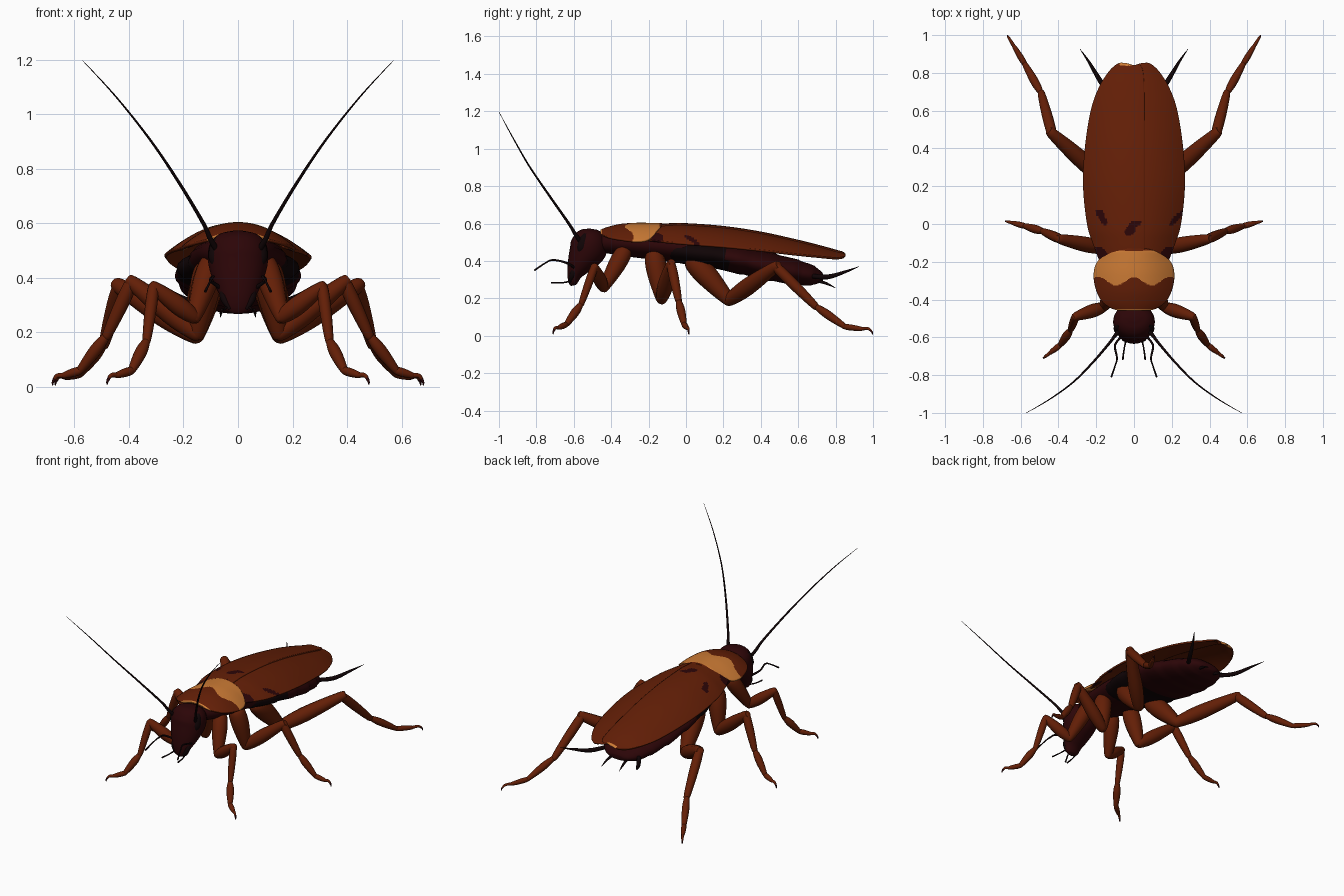
import bpy, bmesh, math
from mathutils import Vector

cube = bpy.data.objects.get("Cube")
if cube:
    bpy.data.objects.remove(cube)


def material(name, rgb):
    m = bpy.data.materials.new(name)
    m.use_nodes = True
    m.diffuse_color = (*rgb, 1)
    bsdf = next(n for n in m.node_tree.nodes if n.type == 'BSDF_PRINCIPLED')
    bsdf.inputs["Base Color"].default_value = (*rgb, 1)
    return m


RUST = material("rust brown", (0.126, 0.0135, 0.002))
TAN = material("tan", (0.61, 0.2, 0.036))
MAROON = material("dark maroon", (0.025, 0.0016, 0.0022))
BLACK = material("brown black", (0.005, 0.0012, 0.0017))


def smooth(rows, n):
    """Resample rows of numbers with a Catmull-Rom curve."""
    out, last = [], len(rows) - 1
    for i in range(n + 1):
        f = i / n * last
        k = min(int(f), last - 1)
        t = f - k
        a, b, c, d = (rows[min(max(k + j, 0), last)] for j in (-1, 0, 1, 2))
        out.append([q + t / 2 * (r - p + t * (2 * p - 5 * q + 4 * r - s + t * (3 * (q - r) + s - p)))
                    for p, q, r, s in zip(a, b, c, d)])
    return out


def finish(name, bm, mats, rule=None, mirror=False, thick=0):
    bmesh.ops.recalc_face_normals(bm, faces=bm.faces)
    if rule:
        for f in bm.faces:
            f.material_index = rule(f.calc_center_median())
    me = bpy.data.meshes.new(name)
    bm.to_mesh(me)
    bm.free()
    for m in mats:
        me.materials.append(m)
    me.shade_smooth()
    me.set_sharp_from_angle(angle=math.radians(50))
    ob = bpy.data.objects.new(name, me)
    bpy.context.collection.objects.link(ob)
    if thick:
        mod = ob.modifiers.new("thickness", 'SOLIDIFY')
        mod.thickness = thick
        mod.offset = 0
    if mirror:
        ob.modifiers.new("mirror", 'MIRROR')


def tube(name, rows, mats, n=16, sides=12, mirror=True, rule=None):
    """Sweep ellipses along rows of x, y, z, half width, half depth."""
    rows = smooth([r if len(r) == 5 else (*r, r[3]) for r in rows], n)
    pts = [Vector(r[:3]) for r in rows]
    bm = bmesh.new()
    rings, side = [], Vector((1, 0.01, 0))
    for i, p in enumerate(pts):
        tan = (pts[min(i + 1, n)] - pts[max(i - 1, 0)]).normalized()
        side = (side - tan * side.dot(tan)).normalized()
        up = tan.cross(side)
        a, b = (max(v, 0.001) for v in rows[i][3:])
        angles = [math.tau * k / sides for k in range(sides)]
        rings.append([bm.verts.new(p + side * a * math.cos(t) + up * b * math.sin(t)) for t in angles])
    for r, s in zip(rings, rings[1:]):
        for k in range(sides):
            j = (k + 1) % sides
            bm.faces.new((r[k], r[j], s[j], s[k]))
    bm.faces.new(rings[0])
    bm.faces.new(rings[-1])
    finish(name, bm, mats, rule, mirror)


def shell(name, rows, mats, rule, lo=-1, overlap=None, notch=0, lift=0, n=120, m=56):
    """Domed sheet from rows of y, half width, crest height, edge drop."""
    rows = smooth(rows, n)
    bm = bmesh.new()
    grid = []
    for i, (y, w, top, drop) in enumerate(rows):
        right = w if overlap is None else overlap * (1 - (i / n) ** 8)
        line = []
        for k in range(m + 1):
            x = lo * w + (right - lo * w) * k / m
            dip = notch * math.exp(-(x / 0.03) ** 2) * (i / n) ** 12
            line.append(bm.verts.new((x, y - dip, top + lift - drop * abs(x / w) ** 2.1)))
        grid.append(line)
    for r, s in zip(grid, grid[1:]):
        for k in range(m):
            bm.faces.new((r[k], r[k + 1], s[k + 1], s[k]))
    finish(name, bm, mats, rule, thick=0.012)


# Wings, the right one overlapping the left, with slanted dark blotches
SPOTS = [(-0.178, 0.055, 0.022, 0.025, -0.3), (-0.16, 0.022, 0.018, 0.026, -0.4),
         (0.005, 0, 0.03, 0.022, 0.9), (-0.02, -0.035, 0.028, 0.026, 0.3), (0.22, 0.03, 0.018, 0.04, 0.8),
         (-0.17, -0.155, 0.032, 0.036, -0.4), (0.17, -0.155, 0.032, 0.036, 0.4)]


def wing_colour(c):
    if c.y > 0.836 and -0.075 < c.x < 0:
        return 2
    for x, y, a, b, slant in SPOTS:
        dy = c.y - y
        if ((c.x - x - slant * dy) / a) ** 2 + (dy / b) ** 2 < 1:
            return 1
    return 0


WING = [(-0.22, 0.17, 0.582, 0.065), (-0.1, 0.215, 0.592, 0.09), (0, 0.245, 0.593, 0.1),
        (0.2, 0.266, 0.578, 0.1), (0.4, 0.257, 0.548, 0.09), (0.6, 0.226, 0.504, 0.068),
        (0.72, 0.184, 0.474, 0.05), (0.8, 0.135, 0.452, 0.035), (0.84, 0.095, 0.442, 0.02),
        (0.85, 0.065, 0.438, 0.012)]
wing_mats = [RUST, MAROON, TAN]
shell("right_wing", WING, wing_mats, wing_colour, overlap=0.055, notch=0.025, lift=0.003)
shell("left_wing", WING, wing_mats, wing_colour, lo=0, notch=0.025, lift=-0.004)


# Neck shield with a tan band and front rim
def shield_colour(c):
    front = -0.303 + 0.022 * math.cos(c.x * 34)
    back = -0.143 - 0.4 * max(0, abs(c.x) - 0.12)
    return 1 if front < c.y < back or c.y < -0.446 else 0


SHIELD = [(-0.455, 0.07, 0.56, 0.012), (-0.445, 0.115, 0.566, 0.03), (-0.41, 0.165, 0.578, 0.055),
          (-0.35, 0.197, 0.592, 0.08), (-0.27, 0.21, 0.598, 0.095), (-0.2, 0.19, 0.598, 0.085),
          (-0.15, 0.12, 0.597, 0.035), (-0.13, 0.04, 0.596, 0.008)]
shell("neck_shield", SHIELD, [RUST, TAN], shield_colour)

# Thorax and segmented abdomen
tube("thorax", [(0, -0.46, 0.5, 0.07, 0.05), (0, -0.36, 0.495, 0.13, 0.065), (0, -0.2, 0.485, 0.16, 0.075),
                (0, 0, 0.465, 0.18, 0.08), (0, 0.12, 0.445, 0.14, 0.06)], [MAROON], sides=24, mirror=False)
ABDOMEN = [(0, -0.15, 0.465, 0.13, 0.05), (0, 0, 0.45, 0.2, 0.07), (0, 0.2, 0.425, 0.23, 0.075),
           (0, 0.4, 0.38, 0.22, 0.075), (0, 0.56, 0.345, 0.185, 0.07), (0, 0.67, 0.322, 0.14, 0.055),
           (0, 0.725, 0.31, 0.075, 0.025), (0, 0.735, 0.308, 0.02, 0.008)]
scalloped = smooth(ABDOMEN, 48)
for i, r in enumerate(scalloped):
    r[3] *= 0.97 + 0.04 * (i % 6) / 5
    r[4] *= 0.96 + 0.06 * (i % 6) / 5
tube("abdomen", scalloped, [MAROON, BLACK], n=48, sides=28, mirror=False, rule=lambda c: int(c.y < 0.22))

# Tail feelers and spikes
tube("tail_feeler", [(0.12, 0.67, 0.32, 0.012), (0.18, 0.76, 0.315, 0.013), (0.24, 0.86, 0.345, 0.007),
                     (0.285, 0.925, 0.37, 0.001)], [BLACK])
tube("tail_spike", [(0.05, 0.68, 0.3, 0.01), (0.06, 0.75, 0.28, 0.007), (0.065, 0.8, 0.255, 0.001)], [BLACK], n=6)

# Head, eyes and mouth
tube("head", [(0, -0.495, 0.57, 0.03, 0.02), (0, -0.498, 0.555, 0.075, 0.06), (0, -0.507, 0.52, 0.105, 0.09),
              (0, -0.525, 0.46, 0.11, 0.1), (0, -0.565, 0.39, 0.092, 0.072), (0, -0.595, 0.33, 0.064, 0.042),
              (0, -0.605, 0.28, 0.042, 0.022), (0, -0.605, 0.268, 0.01, 0.008)],
     [MAROON], n=28, sides=20, mirror=False)
tube("eye", [(0.076, -0.535, 0.545, 0.01), (0.079, -0.543, 0.52, 0.024), (0.079, -0.557, 0.47, 0.028),
             (0.075, -0.57, 0.43, 0.008)], [BLACK])
tube("jaw", [(0.05, -0.58, 0.38, 0.012), (0.05, -0.605, 0.33, 0.017), (0.03, -0.62, 0.285, 0.006)], [BLACK], n=8)

# Antennae and mouth feelers
tube("antenna", [(0.07, -0.555, 0.49, 0.012), (0.1, -0.59, 0.54, 0.01), (0.13, -0.63, 0.605, 0.0075),
                 (0.22, -0.735, 0.755, 0.006), (0.325, -0.84, 0.91, 0.0045), (0.45, -0.93, 1.067, 0.003),
                 (0.57, -1, 1.197, 0.001)], [BLACK], n=40, sides=8)
tube("outer_mouth_feeler", [(0.06, -0.59, 0.36, 0.007), (0.1, -0.64, 0.39, 0.006), (0.09, -0.71, 0.405, 0.005),
                            (0.1, -0.75, 0.39, 0.004), (0.12, -0.81, 0.35, 0.005)], [BLACK], n=20, sides=8)
tube("inner_mouth_feeler", [(0.035, -0.59, 0.3, 0.006), (0.05, -0.65, 0.285, 0.004),
                            (0.06, -0.72, 0.283, 0.005)], [BLACK], n=12, sides=8)


# Legs: hip, thigh, shin, beaded foot and hooked claw
def limb(name, p, q, r0, r1, r2):
    p, q = Vector(p), Vector(q)
    step = (q - p).normalized()
    tube(name, [(*(p - step * r0 * 0.7), r0 * 0.3), (*p, r0), (*p.lerp(q, 0.4), r1), (*q, r2),
                (*(q + step * r2 * 0.7), r2 * 0.3)], [RUST], n=20)


def leg(name, root, hip, knee, ankle, mid, toe, size):
    limb(name + "_hip", root, hip, 0.05 * size, 0.054 * size, 0.03 * size)
    limb(name + "_thigh", hip, knee, 0.03 * size, 0.042 * size, 0.026 * size)
    limb(name + "_shin", knee, ankle, 0.023 * size, 0.026 * size, 0.018 * size)
    a, m, t = Vector(ankle), Vector(mid), Vector(toe)
    near = m.lerp(t, 0.6) + Vector((0, 0, 0.014))
    limb(name + "_upper_foot", a, m, 0.013, 0.023, 0.014)
    limb(name + "_lower_foot", m, near, 0.014, 0.016, 0.011)
    tube(name + "_claw", [(*near, 0.01), (*(near.lerp(t, 0.6) + Vector((0, 0, 0.02))), 0.008),
                          (*(near.lerp(t, 0.95) + Vector((0, 0, 0.012))), 0.005), (*t, 0.002)],
         [RUST, MAROON], n=12, sides=8, rule=lambda c: int((c - t).length < 0.025))


leg("front_leg", (0.1, -0.33, 0.45), (0.16, -0.44, 0.255), (0.31, -0.49, 0.367), (0.335, -0.56, 0.17),
    (0.39, -0.64, 0.06), (0.48, -0.71, 0.008), 0.85)
leg("middle_leg", (0.11, -0.17, 0.43), (0.15, -0.13, 0.195), (0.39, -0.08, 0.384), (0.48, -0.04, 0.19),
    (0.58, -0.01, 0.06), (0.68, 0.015, 0.006), 1)
leg("hind_leg", (0.11, 0.04, 0.4), (0.155, 0.23, 0.19), (0.435, 0.48, 0.37), (0.49, 0.69, 0.16),
    (0.58, 0.85, 0.048), (0.67, 0.997, 0.006), 1.1)
